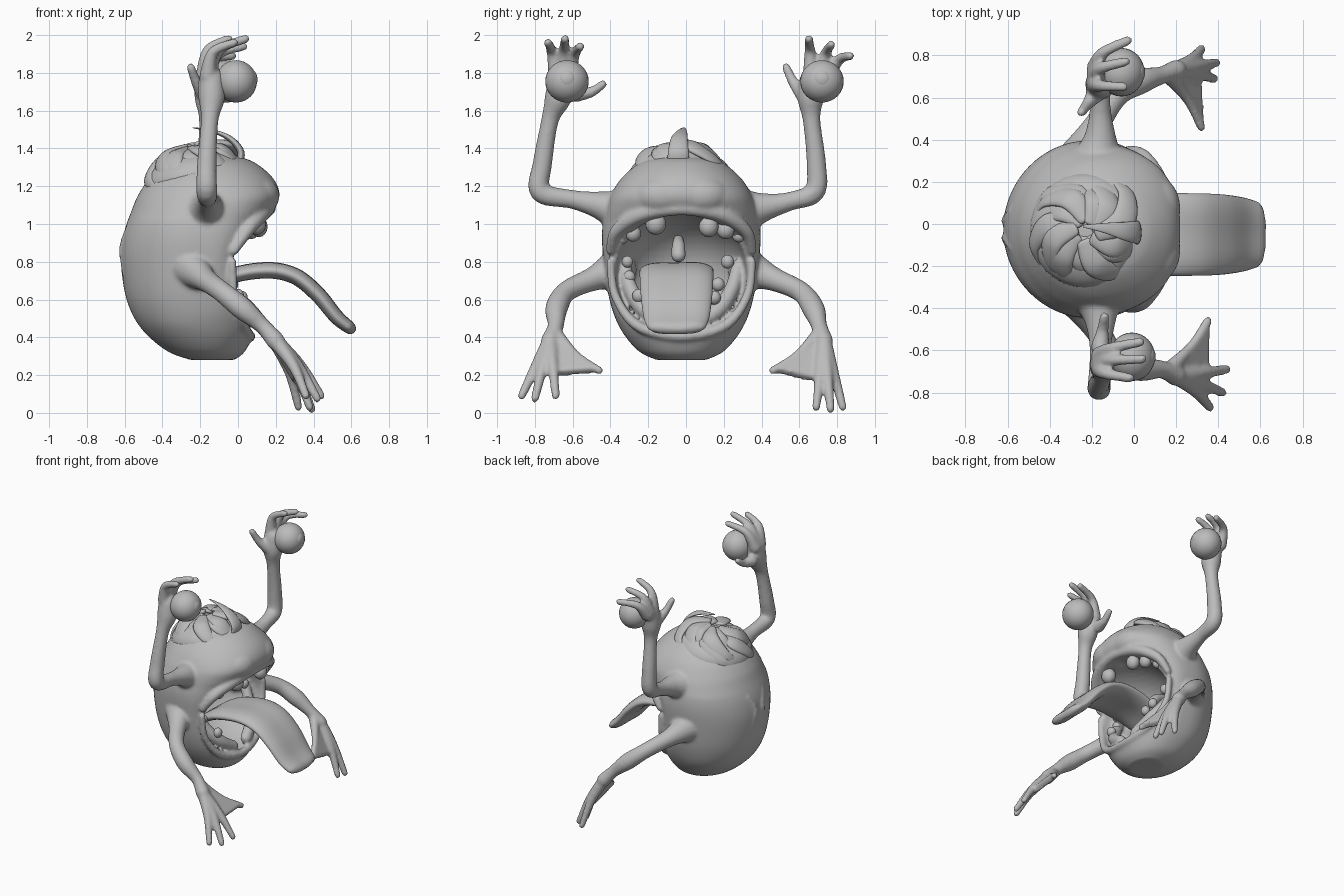
import bpy, bmesh, math, random
from mathutils import Vector

random.seed(4)
if "Cube" in bpy.data.objects:
    bpy.data.objects.remove(bpy.data.objects["Cube"])

grey = bpy.data.materials.new("clay grey")
grey.use_nodes = True
grey.diffuse_color = (0.5, 0.5, 0.5, 1)
grey.node_tree.nodes["Principled BSDF"].inputs["Base Color"].default_value = (0.5, 0.5, 0.5, 1)


def add_object(name, bm):
    bmesh.ops.recalc_face_normals(bm, faces=bm.faces)
    mesh = bpy.data.meshes.new(name)
    bm.to_mesh(mesh)
    bm.free()
    mesh.materials.append(grey)
    mesh.shade_smooth()
    obj = bpy.data.objects.new(name, mesh)
    bpy.context.collection.objects.link(obj)
    return obj


def skin_rings(name, rings):
    bm = bmesh.new()
    loops = [[bm.verts.new(p) for p in ring] for ring in rings]
    for a, b in zip(loops, loops[1:]):
        for i in range(len(a)):
            j = (i + 1) % len(a)
            bm.faces.new((a[i], a[j], b[j], b[i]))
    bm.faces.new(loops[0])
    bm.faces.new(loops[-1])
    return add_object(name, bm)


def smooth_samples(rows, steps=6):
    """Catmull-Rom interpolation of rows of numbers."""
    pts = [rows[0]] + list(rows) + [rows[-1]]
    out = []
    for a, b, c, d in zip(pts, pts[1:], pts[2:], pts[3:]):
        for s in range(steps):
            t = s / steps
            out.append([q + 0.5 * t * (r - p + t * (2 * p - 5 * q + 4 * r - u + t * (3 * (q - r) + u - p)))
                        for p, q, r, u in zip(a, b, c, d)])
    return out + [list(rows[-1])]


def sweep(name, rows, side=(0, 1, 0.3), flat=1.0, groove=0.0, sides=16):
    """Round-ended tube through (x, y, z, radius); flat squashes its thickness."""
    path = smooth_samples([list(r) for r in rows])
    pts = [Vector(p[:3]) for p in path]
    side = Vector(side)
    rings, last = [], len(pts) - 1
    for i, p in enumerate(pts):
        t = (pts[min(i + 1, last)] - pts[max(i - 1, 0)]).normalized()
        side = (side - t * side.dot(t)).normalized()
        up = t.cross(side)
        r = path[i][3]
        caps = [(0, 1)]
        tips = [(math.sin(a) * flat, math.cos(a)) for a in (0.5, 0.95, 1.3)]
        if i == 0:
            caps = [(-s, c) for s, c in reversed(tips)] + caps
        elif i == last:
            caps += tips
        for shift, k in caps:
            ring = []
            for n in range(sides):
                a = math.tau * n / sides
                dent = 1 - groove * abs(math.sin(a)) ** 6
                ring.append(p + t * r * shift + side * r * k * math.cos(a)
                            + up * r * k * flat * dent * math.sin(a))
            rings.append(ring)
    return skin_rings(name, rings)


def ball(name, centre, size, segments=32):
    bm = bmesh.new()
    bmesh.ops.create_uvsphere(bm, u_segments=segments, v_segments=segments // 2, radius=1)
    for v in bm.verts:
        v.co = Vector(centre) + Vector(a * b for a, b in zip(v.co, size))
    return add_object(name, bm)


def apply(obj, kind, **settings):
    mod = obj.modifiers.new(kind.title(), kind)
    for key, value in settings.items():
        setattr(mod, key, value)
    bpy.context.view_layer.objects.active = obj
    bpy.ops.object.modifier_apply(modifier=mod.name)


# Torso: stacked rings of (height, back, front, half width, front squareness)
MID = -0.025
profile = [(0.28, -0.25, -0.02, 0.13, 2.1), (0.33, -0.38, 0.04, 0.23, 2.2),
           (0.45, -0.515, 0.085, 0.325, 2.5), (0.6, -0.59, 0.04, 0.38, 3.2),
           (0.8, -0.62, 0.02, 0.41, 3.6), (0.95, -0.605, 0.09, 0.42, 3),
           (1.08, -0.56, 0.19, 0.4, 2.5), (1.16, -0.525, 0.22, 0.37, 2.4),
           (1.25, -0.46, 0.18, 0.31, 2.1), (1.33, -0.35, 0.08, 0.21, 2), (1.36, -0.25, -0.02, 0.1, 2)]
rings = []
for z, back, front, half, square in smooth_samples(profile):
    ring = []
    centre = max((back + front) / 2, -0.22)
    for n in range(64):
        c, s = math.cos(math.tau * n / 64), math.sin(math.tau * n / 64)
        power, reach = (square, front - centre) if c > 0 else (2, centre - back)
        k = (abs(c) ** power + abs(s) ** power) ** (-1 / power)
        ring.append((centre + reach * k * c, MID + half * k * s, z))
    rings.append(ring)
body = skin_rings("body", rings)

# Mouth hollow
cutter = ball("mouth_cutter", (0.04, MID, 0.735), (0.43, 0.355, 0.325), 48)
cutter.hide_render = True
apply(body, "BOOLEAN", object=cutter, operation="DIFFERENCE", solver="EXACT")
bpy.data.objects.remove(cutter)

# Lips, gums, muzzle and back wrinkles
skin = [body]
upper = [(-0.02, 0.375, 0.86, 0.025), (0.05, 0.34, 0.965, 0.035), (0.13, 0.2, 1.055, 0.042)]
lower = [(-0.03, 0.375, 0.8, 0.022), (-0.02, 0.35, 0.62, 0.024), (0.03, 0.23, 0.46, 0.028)]
for name, half, middle in (("upper_lip", upper, (0.165, MID, 1.08, 0.035)),
                           ("lower_lip", lower, (0.065, MID, 0.405, 0.028))):
    mirrored = [(x, MID - y, z, r) for x, y, z, r in reversed(half)]
    skin.append(sweep(name, [(x, MID + y, z, r) for x, y, z, r in half] + [middle] + mirrored))
for s in (-1, 1):
    skin.append(ball("muzzle_lobe", (0.09, MID + s * 0.1, 1.15), (0.13, 0.16, 0.11)))
    skin.append(sweep("lower_gum", [(-0.14, MID + s * 0.3, 0.78, 0.035), (-0.08, MID + s * 0.27, 0.66, 0.04),
                                    (-0.01, MID + s * 0.2, 0.55, 0.045), (0.03, MID + s * 0.08, 0.47, 0.04)]))
    skin.append(sweep("back_wrinkle", [(-0.58, MID + s * 0.09, 0.98, 0.015),
                                       (-0.61, MID + s * 0.04, 0.87, 0.02),
                                       (-0.595, MID + s * 0.08, 0.72, 0.015)]))

# Arms and legs
limbs = {
    "left_arm": [(-0.17, 0.32, 1.07, 0.12), (-0.16, 0.42, 1.09, 0.075), (-0.16, 0.55, 1.12, 0.05),
                 (-0.165, 0.68, 1.17, 0.056), (-0.165, 0.69, 1.32, 0.052),
                 (-0.16, 0.665, 1.55, 0.047), (-0.16, 0.66, 1.66, 0.07), (-0.16, 0.67, 1.76, 0.07)],
    "right_arm": [(-0.17, -0.36, 1.07, 0.12), (-0.16, -0.46, 1.1, 0.075), (-0.16, -0.6, 1.13, 0.05),
                  (-0.165, -0.77, 1.17, 0.056), (-0.165, -0.76, 1.32, 0.052),
                  (-0.15, -0.72, 1.55, 0.047), (-0.14, -0.68, 1.66, 0.07), (-0.14, -0.66, 1.76, 0.07)],
    "left_leg": [(-0.24, 0.33, 0.76, 0.11), (-0.18, 0.46, 0.71, 0.065), (-0.08, 0.61, 0.64, 0.055),
                 (0.03, 0.675, 0.55, 0.06), (0.13, 0.705, 0.46, 0.043), (0.2, 0.73, 0.38, 0.05)],
    "right_leg": [(-0.24, -0.37, 0.76, 0.11), (-0.18, -0.49, 0.71, 0.065), (-0.09, -0.63, 0.645, 0.055),
                  (0.02, -0.685, 0.555, 0.06), (0.13, -0.69, 0.46, 0.043), (0.2, -0.72, 0.38, 0.05)]}
for name, rows in limbs.items():
    skin.append(sweep(name, rows))

# Fingers curl forward over the palms; the thumb comes last
fingers = {"left": [(-0.05, 0.65, 1.98), (-0.04, 0.77, 1.95), (-0.03, 0.87, 1.89), (-0.25, 0.53, 1.83)],
           "right": [(-0.02, -0.73, 1.96), (0.04, -0.64, 1.98), (0.03, -0.56, 1.94), (-0.14, -0.44, 1.74)]}
for label, tips in fingers.items():
    root = Vector(limbs[label + "_arm"][-1][:3])
    for i, tip in enumerate(tips):
        tip = Vector(tip)
        bulge = Vector((-0.05 if i < 3 else 0, 0, 0.03 if i < 3 else -0.02))
        start = root + Vector((-0.02, (tip.y - root.y) * 0.35, 0.02 if i < 3 else -0.07))
        middle = start.lerp(tip, 0.55) + bulge
        skin.append(sweep(label + "_finger", [(*start, 0.046), (*middle, 0.029), (*tip, 0.023)]))

# Toes with a web from the ankle to the splayed big toe, which comes last
toes = {"left": [(0.32, 0.83, 0.03), (0.39, 0.765, 0.02), (0.38, 0.69, 0.03), (0.32, 0.46, 0.225)],
        "right": [(0.36, -0.87, 0.09), (0.42, -0.8, 0.075), (0.44, -0.69, 0.09), (0.35, -0.46, 0.225)]}
for label, tips in toes.items():
    ankle, root = (Vector(row[:3]) for row in limbs[label + "_leg"][-2:])
    for i, tip in enumerate(map(Vector, tips)):
        start = root if i < 3 else ankle.lerp(root, 0.4)
        middle = start.lerp(tip, 0.5) + Vector((0.015, 0, 0.01 if i < 3 else -0.02))
        skin.append(sweep(label + "_toe", [(*start, 0.042), (*middle, 0.03 if i < 3 else 0.022), (*tip, 0.022)]))
    web = bmesh.new()
    big, near = Vector(tips[3]), root.lerp(Vector(tips[2]), 0.6)
    for corner in (ankle.lerp(root, 0.6), near, big):
        for s in (-0.016, 0.016):
            web.verts.new(corner + Vector((s, 0, s)))
    bmesh.ops.convex_hull(web, input=web.verts)
    skin.append(add_object(label + "_web", web))

# Fuse the skin into one smooth surface
bpy.ops.object.select_all(action="DESELECT")
for part in skin:
    part.select_set(True)
bpy.context.view_layer.objects.active = body
bpy.ops.object.join()
apply(body, "REMESH", mode="VOXEL", voxel_size=0.011, use_smooth_shade=True)
apply(body, "SMOOTH", factor=0.5, iterations=6)
body.name = "body_and_limbs"

# Tongue and uvula
sweep("tongue", [(-0.22, -0.04, 0.62, 0.13), (-0.05, -0.05, 0.72, 0.18), (0.15, -0.05, 0.755, 0.195),
                 (0.3, -0.05, 0.725, 0.195), (0.42, -0.05, 0.63, 0.19), (0.52, -0.05, 0.51, 0.175),
                 (0.585, -0.05, 0.455, 0.155)], side=(0, 1, 0), flat=0.28, groove=0.25, sides=32)
sweep("uvula", [(-0.31, -0.04, 0.92, 0.025), (-0.24, -0.04, 0.885, 0.034), (-0.2, -0.04, 0.835, 0.038)])

# Stubby teeth: (x, y, z, size)
for x, y, z, r in [(0.0, -0.34, 0.93, 0.035), (0.03, -0.28, 0.95, 0.042), (0.1, -0.16, 1.0, 0.055),
                   (0.11, 0.12, 0.985, 0.052), (0.07, 0.21, 0.97, 0.048), (0.02, 0.28, 0.94, 0.036),
                   (-0.1, -0.31, 0.8, 0.03), (-0.09, -0.3, 0.72, 0.032), (-0.1, 0.22, 0.8, 0.035),
                   (-0.03, 0.17, 0.68, 0.035), (0.02, 0.15, 0.61, 0.035), (0.0, -0.25, 0.62, 0.035)]:
    ball("tooth", (x, y, z), (r * 0.9, r, r * 1.05), 16)

# Eyeballs held in the hands, each with a slightly raised cornea
for label, x, y in (("left", -0.06, 0.72), ("right", -0.01, -0.63)):
    ball(label + "_eyeball", (x, y, 1.755), (0.11, 0.115, 0.112))
    ball(label + "_cornea", (x + 0.075, y, 1.765), (0.038, 0.055, 0.055), 24)

# Hair: a cap, tousled swirling locks, and a curled forelock
cap = ball("hair_cap", (-0.23, -0.03, 0), (0.265, 0.275, 0.15))
cap.location.z = 1.235
for v in cap.data.vertices:
    v.co.z += 0.16 * v.co.x + 0.05
for i in range(20):
    a = math.tau * i / 20 + random.uniform(-0.1, 0.1)
    reach, twist, lift = random.uniform(0.18, 0.25), random.uniform(0.2, 0.6), random.uniform(-0.02, 0.02)
    rows = []
    for step, (k, drop, r) in enumerate(((0.25, 0, 0.04), (0.75, 0.03, 0.06), (1.06, 0.11, 0.042), (1.14, 0.17, 0.012))):
        turn = a + twist * step
        x, y = -0.23 + reach * k * math.cos(turn), -0.03 + reach * k * math.sin(turn)
        rows.append((x, y, 1.4 + lift - drop + 0.16 * (x + 0.23), r))
    sweep("hair_lock", rows, side=(-math.sin(a), math.cos(a), 0), flat=0.4)
sweep("forelock", [(0.0, -0.04, 1.3, 0.06), (0.015, -0.04, 1.38, 0.055), (-0.04, -0.035, 1.45, 0.045),
                   (-0.13, -0.02, 1.49, 0.026), (-0.24, -0.01, 1.51, 0.006)], side=(0, 1, 0), flat=0.35)
